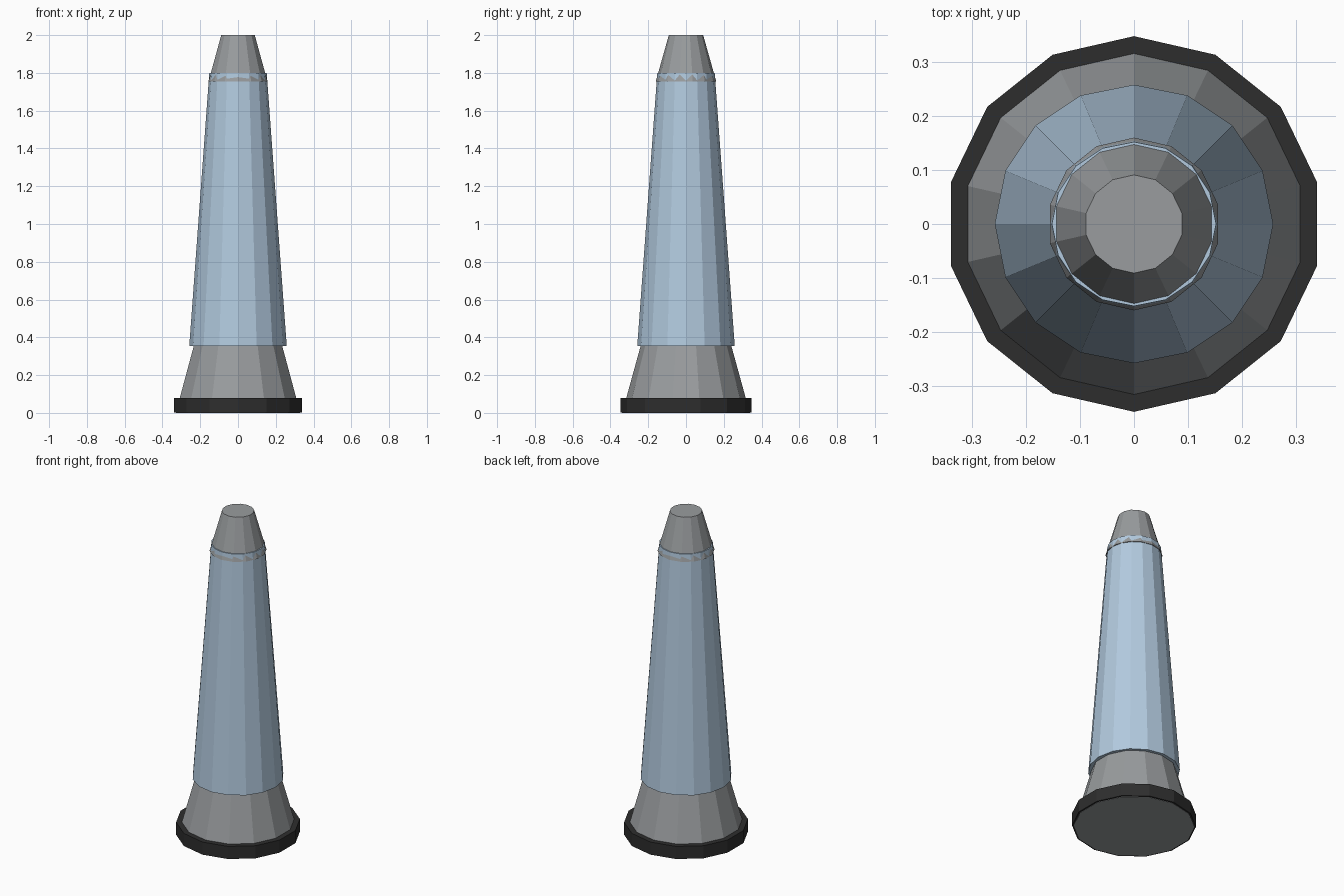
import bpy
import math

cube = bpy.data.objects.get("Cube")
if cube:
    bpy.data.objects.remove(cube, do_unlink=True)


def material(name, r, g, b):
    mat = bpy.data.materials.new(name)
    mat.use_nodes = True
    mat.diffuse_color = (r, g, b, 1)
    mat.node_tree.nodes["Principled BSDF"].inputs["Base Color"].default_value = (r, g, b, 1)
    return mat


def frustum(name, sides, z0, r0, z1, r1, mat):
    """Flat-faced tapered prism with a corner on the y axis."""
    bpy.ops.mesh.primitive_cone_add(vertices=sides, radius1=r0, radius2=r1,
                                    depth=z1 - z0, location=(0, 0, (z0 + z1) / 2))
    obj = bpy.context.object
    obj.name = name
    obj.data.materials.append(mat)
    # Put the first corner exactly on +y
    first = obj.data.vertices[0].co
    obj.rotation_euler.z = math.pi / 2 - math.atan2(first.y, first.x)
    return obj


grey = material("metal grey", 0.32, 0.335, 0.345)
blue = material("pale blue glass", 0.445, 0.59, 0.735)
black = material("rubber black", 0.027, 0.027, 0.027)

# Foot ring, with the pedestal cone running down through it
frustum("foot_ring", 14, 0.002, 0.348, 0.08, 0.348, black)
frustum("pedestal", 14, 0.0, 0.338, 0.42, 0.222, grey)

# Tall tapered body
frustum("glass_body", 16, 0.355, 0.258, 1.8, 0.152, blue)

# Cap overlapping the top of the body
frustum("top_cap", 14, 1.755, 0.16, 2.0, 0.091, grey)
